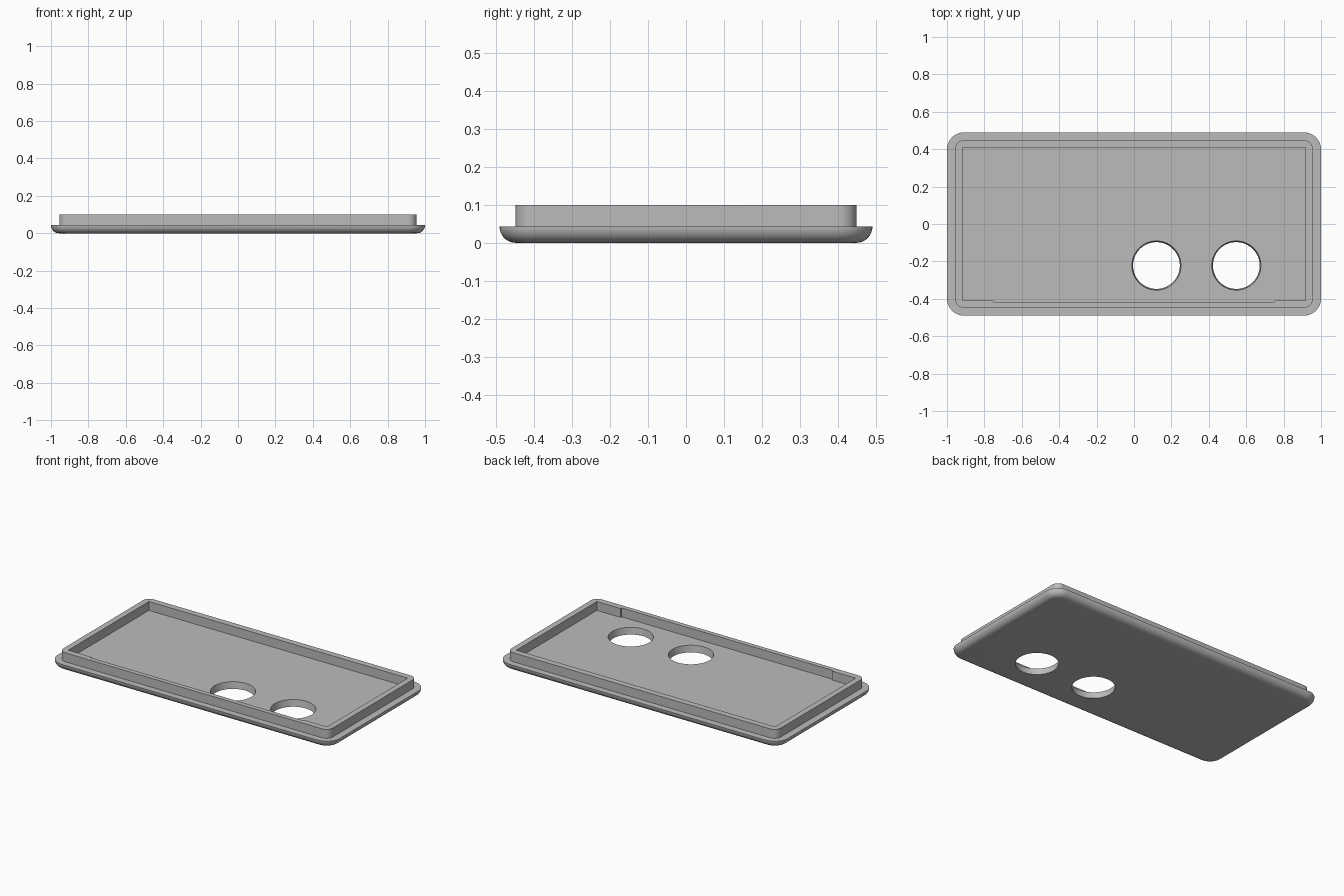
import bpy, bmesh
from math import sin, cos, pi, radians

cube = bpy.data.objects.get("Cube")
if cube:
    bpy.data.objects.remove(cube, do_unlink=True)

FLANGE_Z, RIM_Z = 0.043, 0.1
HOLES = [(0.12, -0.222), (0.547, -0.222)]

grey = bpy.data.materials.new("plain grey")
grey.use_nodes = True
colour = (0.5, 0.5, 0.5, 1)
grey.diffuse_color = colour
grey.node_tree.nodes["Principled BSDF"].inputs["Base Color"].default_value = colour


def rounded_rect(hx, hy, r, steps=12):
    """Outline of a rounded rectangle, counter-clockwise."""
    pts = []
    for k, (sx, sy) in enumerate([(1, 1), (-1, 1), (-1, -1), (1, -1)]):
        for i in range(steps + 1):
            a = (k + i / steps) * pi / 2
            pts.append((sx * (hx - r) + r * cos(a), sy * (hy - r) + r * sin(a)))
    return pts


def loft(name, sections):
    """Closed solid through stacked (outline, z) sections, bottom to top."""
    bm = bmesh.new()
    rings = [[bm.verts.new((x, y, z)) for x, y in pts] for pts, z in sections]
    for lo, hi in zip(rings, rings[1:]):
        for i in range(len(lo)):
            j = (i + 1) % len(lo)
            bm.faces.new((lo[i], lo[j], hi[j], hi[i]))
    bm.faces.new(rings[0][::-1])
    bm.faces.new(rings[-1])
    mesh = bpy.data.meshes.new(name)
    bm.to_mesh(mesh)
    bm.free()
    mesh.materials.append(grey)
    obj = bpy.data.objects.new(name, mesh)
    bpy.context.collection.objects.link(obj)
    return obj


def combine(target, tool, operation):
    """Apply a boolean and discard the tool."""
    mod = target.modifiers.new(operation, 'BOOLEAN')
    mod.operation, mod.solver, mod.object = operation, 'EXACT', tool
    bpy.context.view_layer.objects.active = target
    bpy.ops.object.modifier_apply(modifier=mod.name)
    bpy.data.objects.remove(tool, do_unlink=True)


# Plate with a rounded lower edge
sections = []
for i in range(11):
    a = i / 10 * pi / 2
    inset = FLANGE_Z * (1 - sin(a))
    sections.append((rounded_rect(1 - inset, 0.49 - inset, 0.092 - inset),
                     FLANGE_Z * (1 - cos(a))))
cover = loft("cover_plate", sections)

# Raised rim, fused to the plate
rim = rounded_rect(0.955, 0.448, 0.045)
combine(cover, loft("rim", [(rim, 0.02), (rim, RIM_Z)]), 'UNION')

# Pocket inside the rim, with a shallow relief along the front wall
px, py, relief_x, relief_y = 0.917, 0.408, 0.75, 0.418
pocket = [(px, py), (-px, py), (-px, -py), (-relief_x, -py),
          (-relief_x, -relief_y), (relief_x, -relief_y), (relief_x, -py), (px, -py)]
combine(cover, loft("pocket", [(pocket, FLANGE_Z), (pocket, 0.2)]), 'DIFFERENCE')


# Two slightly tapered round holes
def circle(cx, cy, r, n=64):
    return [(cx + r * cos(2 * pi * i / n), cy + r * sin(2 * pi * i / n)) for i in range(n)]


for cx, cy in HOLES:
    cutter = loft("hole", [(circle(cx, cy, 0.122), -0.02), (circle(cx, cy, 0.134), 0.06)])
    combine(cover, cutter, 'DIFFERENCE')

# Smooth curves, crisp edges
bpy.ops.object.select_all(action='DESELECT')
cover.select_set(True)
bpy.context.view_layer.objects.active = cover
bpy.ops.object.shade_smooth_by_angle(angle=radians(30))
